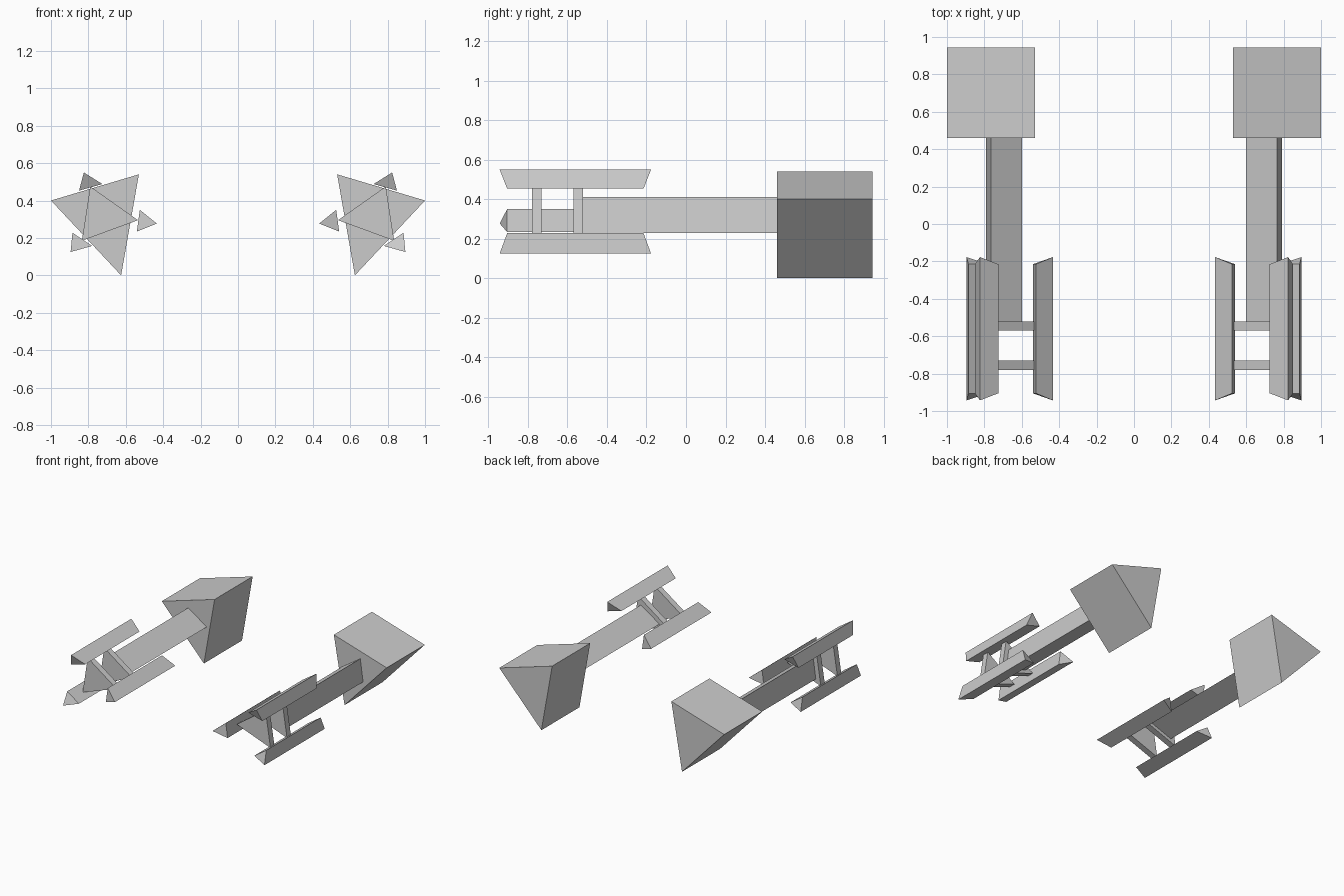
import bpy
import bmesh

cube = bpy.data.objects.get("Cube")
if cube:
    bpy.data.objects.remove(cube, do_unlink=True)

GREY = (0.6, 0.6, 0.6)
grey = bpy.data.materials.new("light_grey")
grey.use_nodes = True
grey.diffuse_color = (*GREY, 1)
grey.node_tree.nodes["Principled BSDF"].inputs["Base Color"].default_value = (*GREY, 1)


def prism(name, corners, y0, y1, side, tip=0.0):
    """Triangular prism along y; the first corner overhangs both ends by tip."""
    bm = bmesh.new()
    rings = []
    for y, way in ((y0, -1), (y1, 1)):
        rings.append([bm.verts.new((side * x, y + (way * tip if i == 0 else 0), z))
                      for i, (x, z) in enumerate(corners)])
    front, back = rings
    bm.faces.new(front)
    bm.faces.new(back)
    for i in range(3):
        j = (i + 1) % 3
        bm.faces.new((front[i], front[j], back[j], back[i]))
    bmesh.ops.recalc_face_normals(bm, faces=bm.faces)
    mesh = bpy.data.meshes.new(name)
    bm.to_mesh(mesh)
    bm.free()
    mesh.materials.append(grey)
    bpy.context.collection.objects.link(bpy.data.objects.new(name, mesh))


# Cross-sections as (x, z) on the left side
ENGINE = [(0.53, 0.54), (1.0, 0.40), (0.625, 0.0)]
BODY = [(0.765, 0.41), (0.79, 0.23), (0.60, 0.30)]
BRACKET = [(0.79, 0.475), (0.835, 0.185), (0.535, 0.295)]
RAILS = {
    "upper_rail": [(0.824, 0.55), (0.725, 0.488), (0.85, 0.453)],
    "lower_rail": [(0.895, 0.125), (0.885, 0.228), (0.78, 0.157)],
    "inner_rail": [(0.434, 0.277), (0.525, 0.35), (0.541, 0.234)],
}

for label, side in (("left", 1), ("right", -1)):
    prism(label + "_rear_block", ENGINE, 0.46, 0.943, side)
    prism(label + "_body", BODY, -0.525, 0.47, side)
    # Two brackets hold the three slanted-end rails
    prism(label + "_front_bracket", BRACKET, -0.78, -0.73, side)
    prism(label + "_rear_bracket", BRACKET, -0.57, -0.52, side)
    for rail, corners in RAILS.items():
        prism(label + "_" + rail, corners, -0.905, -0.215, side, tip=0.038)
